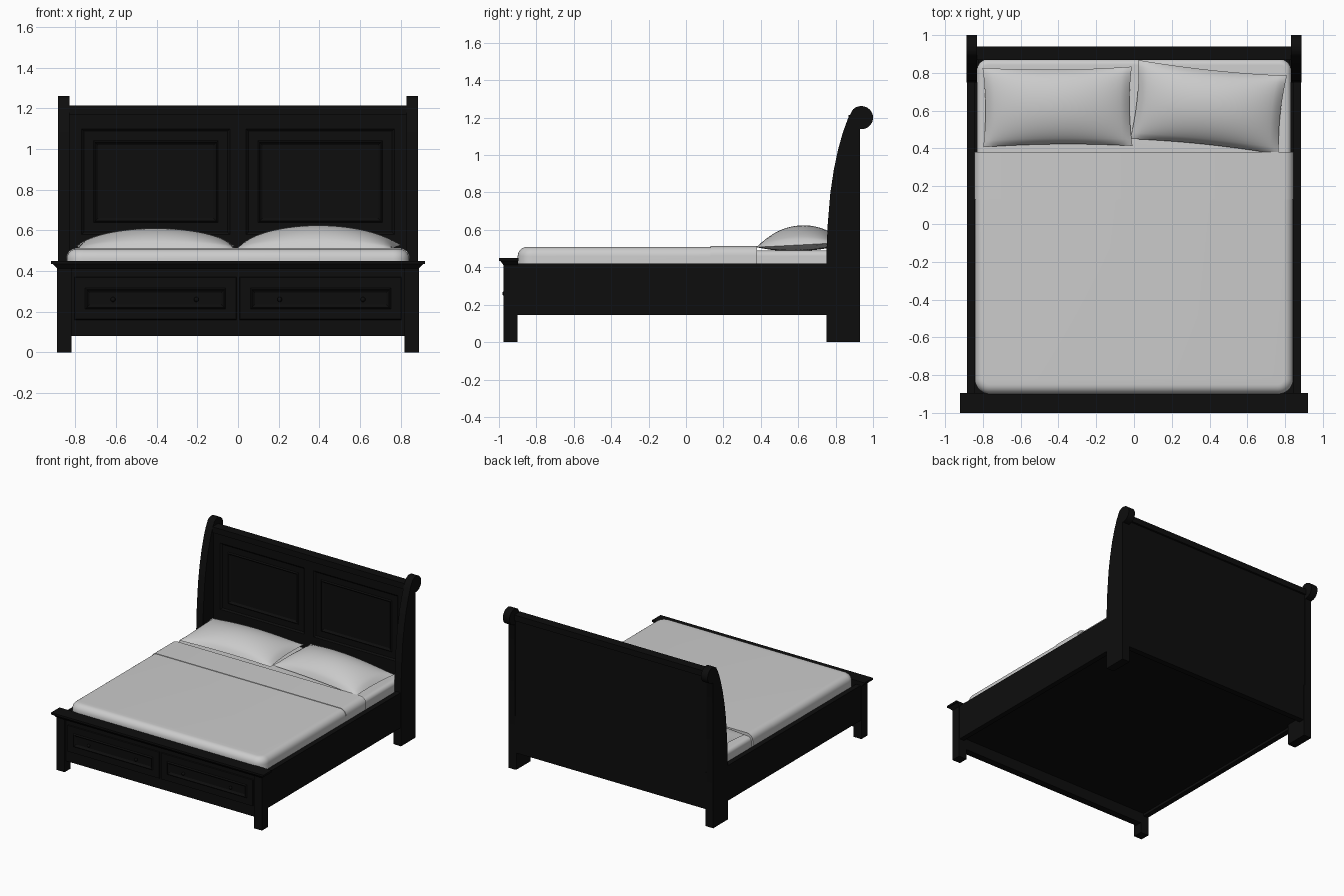
import bpy, bmesh, math
from mathutils import Matrix, Vector

cube = bpy.data.objects.get("Cube")
if cube:
    bpy.data.objects.remove(cube, do_unlink=True)


def material(name, rgb):
    m = bpy.data.materials.new(name)
    m.use_nodes = True
    m.diffuse_color = (*rgb, 1)
    m.node_tree.nodes["Principled BSDF"].inputs["Base Color"].default_value = (*rgb, 1)
    return m


BLACK = material("black_wood", (0.004, 0.004, 0.004))
LINEN = material("white_linen", (0.6, 0.6, 0.6))


def finish(name, bm, mat, angle=None):
    bmesh.ops.remove_doubles(bm, verts=bm.verts, dist=1e-5)
    mesh = bpy.data.meshes.new(name)
    bm.to_mesh(mesh)
    bm.free()
    mesh.materials.append(mat)
    if angle:
        mesh.shade_smooth()
        mesh.set_sharp_from_angle(angle=math.radians(angle))
    obj = bpy.data.objects.new(name, mesh)
    bpy.context.collection.objects.link(obj)
    return obj


def box_bm(x, y, z):
    bm = bmesh.new()
    bmesh.ops.create_cube(bm, size=1)
    for v in bm.verts:
        v.co = [r[0] if c < 0 else r[1] for c, r in zip(v.co, (x, y, z))]
    return bm


def box(name, x, y, z, mat=BLACK):
    return finish(name, box_bm(x, y, z), mat)


def mirrored(side, x):
    return tuple(sorted((side * x[0], side * x[1])))


def panel(name, x, z, y, steps):
    """Front-facing panel with moulding made by successive insets."""
    bm = bmesh.new()
    corners = ((x[0], z[0]), (x[1], z[0]), (x[1], z[1]), (x[0], z[1]))
    face = bm.faces.new([bm.verts.new((px, y, pz)) for px, pz in corners])
    bm.normal_update()
    for inset, rise in steps:
        bmesh.ops.inset_individual(bm, faces=[face], thickness=inset, depth=0,
                                   use_even_offset=True)
        for v in face.verts:
            v.co.y -= rise
    return finish(name, bm, BLACK)


def soft_slab(name, x, y, z, plan_r, edge_r, round_back, round_front):
    """Slab with rounded plan corners and a rolled top edge."""
    bm = box_bm(x, y, z)

    def keep(e):
        a, b = e.verts
        mid = (a.co + b.co) / 2
        return (round_back or mid.y < y[1] - 1e-4) and (round_front or mid.y > y[0] + 1e-4)

    upright = [e for e in bm.edges if abs(e.verts[0].co.z - e.verts[1].co.z) > 0.01 and keep(e)]
    if upright:
        bmesh.ops.bevel(bm, geom=upright, offset=plan_r, segments=8, profile=0.5, affect='EDGES')
    rim = [e for e in bm.edges if all(v.co.z > z[1] - 1e-4 for v in e.verts) and keep(e)]
    bmesh.ops.bevel(bm, geom=rim, offset=edge_r, segments=6, profile=0.5, affect='EDGES')
    return finish(name, bm, LINEN, 40)


def pillow(name, centre, turn, tilt, height):
    """Stuffed cushion with pinched corners."""
    bm = bmesh.new()
    for side, depth in ((1, height), (-1, 0.03)):
        made = bmesh.ops.create_grid(bm, x_segments=32, y_segments=24, size=1)
        for v in made["verts"]:
            u, w = v.co.x, v.co.y
            puff = max(0, (1 - u * u) * (1 - w * w)) ** 0.6
            v.co = (0.395 * u * (1 - 0.035 * (1 - w * w)),
                    0.21 * w * (1 - 0.06 * (1 - u * u)),
                    side * depth * puff)
    bmesh.ops.remove_doubles(bm, verts=bm.verts, dist=1e-5)
    bmesh.ops.recalc_face_normals(bm, faces=bm.faces)
    turn_m = Matrix.Rotation(math.radians(turn), 4, 'Z') @ Matrix.Rotation(math.radians(tilt), 4, 'X')
    bmesh.ops.transform(bm, matrix=Matrix.Translation(Vector(centre)) @ turn_m, verts=bm.verts)
    return finish(name, bm, LINEN, 80)


# Scrolled side profile of the headboard posts (y, z)
profile = [(0.93, 0), (0.75, 0), (0.75, 0.45), (0.757, 0.62), (0.772, 0.8),
           (0.79, 0.92), (0.813, 1.03), (0.84, 1.125), (0.866, 1.195)]
for i in range(25):
    a = math.radians(135 - i * 230 / 24)
    profile.append((0.937 + 0.063 * math.cos(a), 1.2 + 0.062 * math.sin(a)))
profile.append((0.93, 1.135))


def headboard_post(name, x):
    bm = bmesh.new()
    face = bm.faces.new([bm.verts.new((x[0], y, z)) for y, z in profile])
    grown = bmesh.ops.extrude_face_region(bm, geom=[face])["geom"]
    bmesh.ops.translate(bm, vec=(x[1] - x[0], 0, 0),
                        verts=[g for g in grown if isinstance(g, bmesh.types.BMVert)])
    bmesh.ops.recalc_face_normals(bm, faces=bm.faces)
    return finish(name, bm, BLACK, 35)


# Headboard and its framing
box("headboard_back", (-0.83, 0.83), (0.897, 0.925), (0.13, 1.18))
box("headboard_top_rail", (-0.83, 0.83), (0.868, 0.94), (1.17, 1.215))
box("headboard_upper_frame", (-0.83, 0.83), (0.88, 0.9), (1.10, 1.17))
box("headboard_lower_frame", (-0.83, 0.83), (0.88, 0.9), (0.13, 0.58))
box("headboard_centre_stile", (-0.04, 0.04), (0.88, 0.9), (0.58, 1.10))

BEAD = [(0.008, 0.008), (0.008, -0.008), (0.006, -0.004)]

# Parts repeated on each side
for side, label in ((1, "left"), (-1, "right")):
    headboard_post(label + "_headboard_post", mirrored(side, (0.83, 0.887)))
    box(label + "_back_leg", mirrored(side, (0.82, 0.885)), (0.752, 0.928), (0.001, 0.42))
    box(label + "_headboard_stile", mirrored(side, (0.77, 0.83)), (0.88, 0.9), (0.58, 1.10))
    panel(label + "_headboard_panel", mirrored(side, (0.04, 0.77)), (0.58, 1.10), 0.88,
          [(0.012, -0.01), (0.046, 0)] + BEAD)
    box(label + "_side_rail", mirrored(side, (0.845, 0.885)), (-0.91, 0.76), (0.145, 0.42))
    box(label + "_front_leg", mirrored(side, (0.82, 0.89)), (-0.975, -0.9), (0, 0.42))
    panel(label + "_drawer", mirrored(side, (0.008, 0.805)), (0.16, 0.37), -0.955,
          [(0.003, 0.008), (0.05, 0)] + BEAD)
    # Drawer knobs
    for x in (0.205, 0.615):
        bm = bmesh.new()
        bmesh.ops.create_uvsphere(bm, u_segments=16, v_segments=10, radius=0.012)
        bmesh.ops.translate(bm, vec=(side * x, -0.97, 0.26), verts=bm.verts)
        finish(label + "_drawer_knob", bm, BLACK, 60)

# Footboard with overhanging cap and tapered moulding
box("footboard", (-0.83, 0.83), (-0.955, -0.9), (0.08, 0.42))
box("footboard_cap", (-0.92, 0.92), (-1, -0.895), (0.435, 0.45))
bm = box_bm((-0.912, 0.912), (-0.994, -0.897), (0.412, 0.435))
for v in bm.verts:
    if v.co.z < 0.42:
        v.co.x *= 0.976
        v.co.y = max(v.co.y, -0.976)
finish("footboard_moulding", bm, BLACK)

# Base under the mattress
box("bed_base", (-0.85, 0.85), (-0.905, 0.9), (0.165, 0.2))

# Bedding
soft_slab("mattress", (-0.832, 0.832), (-0.88, 0.872), (0.2, 0.49), 0.06, 0.03, True, True)
soft_slab("blanket", (-0.843, 0.843), (-0.9, 0.37), (0.3, 0.509), 0.08, 0.05, False, True)
soft_slab("folded_sheet", (-0.845, 0.845), (0.13, 0.38), (0.3, 0.513), 0.01, 0.05, False, False)

# Pillows
pillow("right_pillow", (-0.405, 0.62, 0.518), 0.5, 2, 0.092)
pillow("left_pillow", (0.395, 0.618, 0.518), -6, 3, 0.106)
